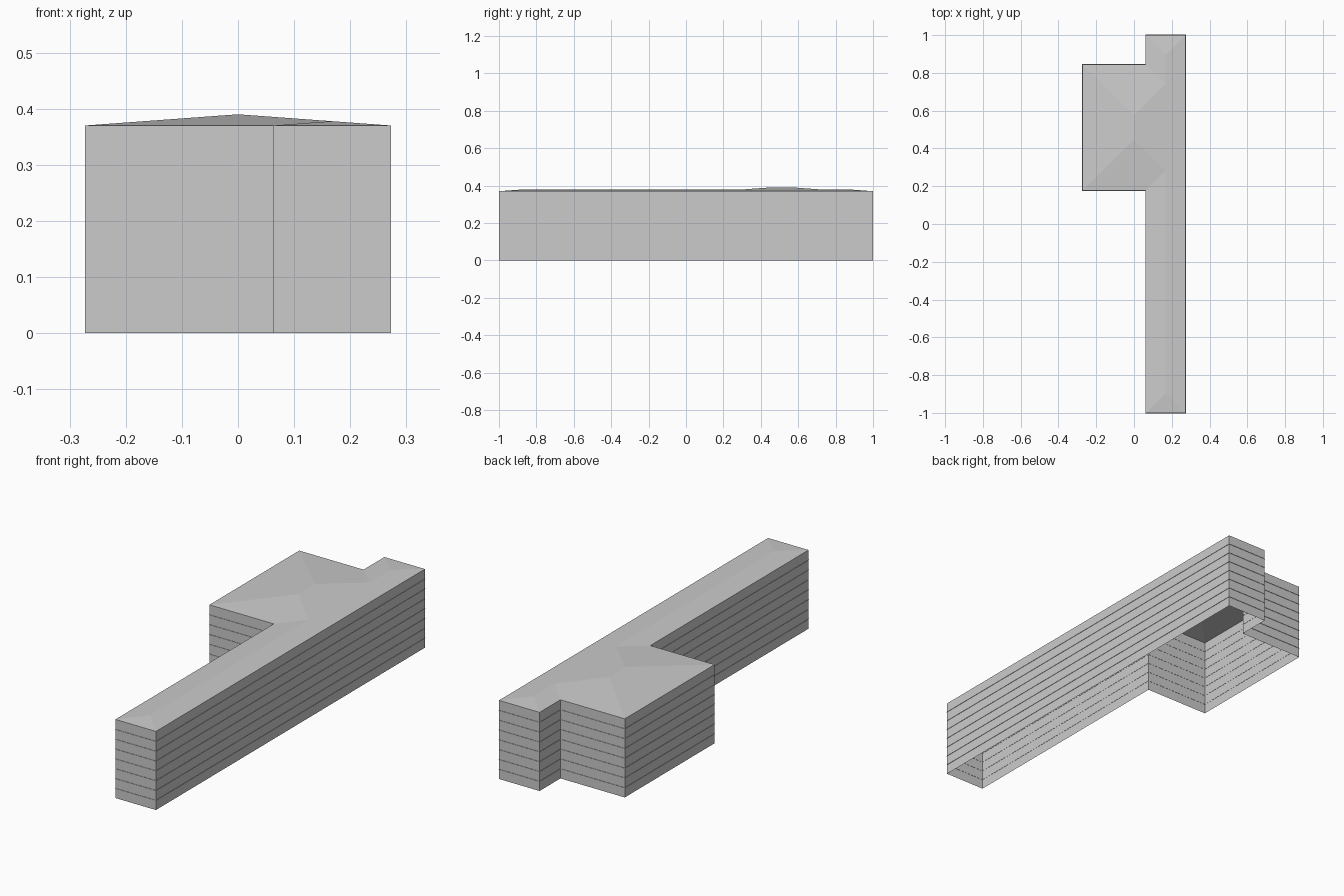
import bpy

if "Cube" in bpy.data.objects:
    bpy.data.objects.remove(bpy.data.objects["Cube"])

# Main dimensions: long bar plus a wider block, flat-walled, hipped roof
W = 0.273            # half overall width
XI = 0.062           # inner side of the bar
Y0, Y1 = 0.177, 0.845  # block extent along y
H = 0.37             # wall height
FLOORS = 8
SLOPE = 0.02 / W     # roof pitch
h = (W - XI) / 2     # half width of bar
R = XI + h           # bar ridge position

# Footprint, counter-clockwise
foot = [(XI, -1), (W, -1), (W, 1), (XI, 1), (XI, Y1), (-W, Y1), (-W, Y0), (XI, Y0)]
N = len(foot)


def make(name, verts, faces):
    mesh = bpy.data.meshes.new(name)
    mesh.from_pydata(verts, [], faces)
    mesh.update()
    obj = bpy.data.objects.new(name, mesh)
    bpy.context.collection.objects.link(obj)
    return obj


def offset(d):
    """Footprint with every edge moved outward by d (axis-aligned corners)."""
    out = []
    for i, (x, y) in enumerate(foot):
        px, py = foot[i - 1]
        nx, ny = foot[(i + 1) % N]
        ox = oy = 0
        for ex, ey in ((x - px, y - py), (nx - x, ny - y)):
            if abs(ex) > abs(ey):
                oy = -d if ex > 0 else d
            else:
                ox = d if ey > 0 else -d
        out.append((x + ox, y + oy))
    return out


# Walls: one open band per storey, no floor
for f in range(FLOORS):
    z0, z1 = H * f / FLOORS, H * (f + 1) / FLOORS
    verts = [(x, y, z) for z in (z0, z1) for x, y in foot]
    faces = [(i, (i + 1) % N, N + (i + 1) % N, N + i) for i in range(N)]
    make(f"storey_wall_{f + 1}", verts, faces)

# Thin flat string courses between the storeys
for f in range(1, FLOORS):
    z = H * f / FLOORS
    verts = [(x, y, z) for d in (0.002, -0.001) for x, y in offset(d)]
    faces = [(i, (i + 1) % N, N + (i + 1) % N, N + i) for i in range(N)]
    make(f"string_course_{f}", verts, faces)

# Hipped roof: eaves corners 0-7, bar ridge 8-11, block ridge 12-13
ridge = [(R, -1 + h, h), (R, Y0 + h, h), (R, Y1 - h, h), (R, 1 - h, h),
         (0, Y0 + W, W), (0, Y1 - W, W)]
verts = [(x, y, H) for x, y in foot] + [(x, y, H + SLOPE * d) for x, y, d in ridge]
faces = [(0, 1, 8),                          # front hip
         (1, 2, 11, 10, 13, 12, 9, 8),       # right slope
         (2, 3, 11),                         # back hip
         (3, 4, 10, 11),                     # short inner slope
         (4, 5, 13, 10),                     # block back slope
         (5, 6, 12, 13),                     # block left slope
         (6, 7, 9, 12),                      # block front slope
         (7, 0, 8, 9)]                       # long inner slope
make("hipped_roof", verts, faces)
